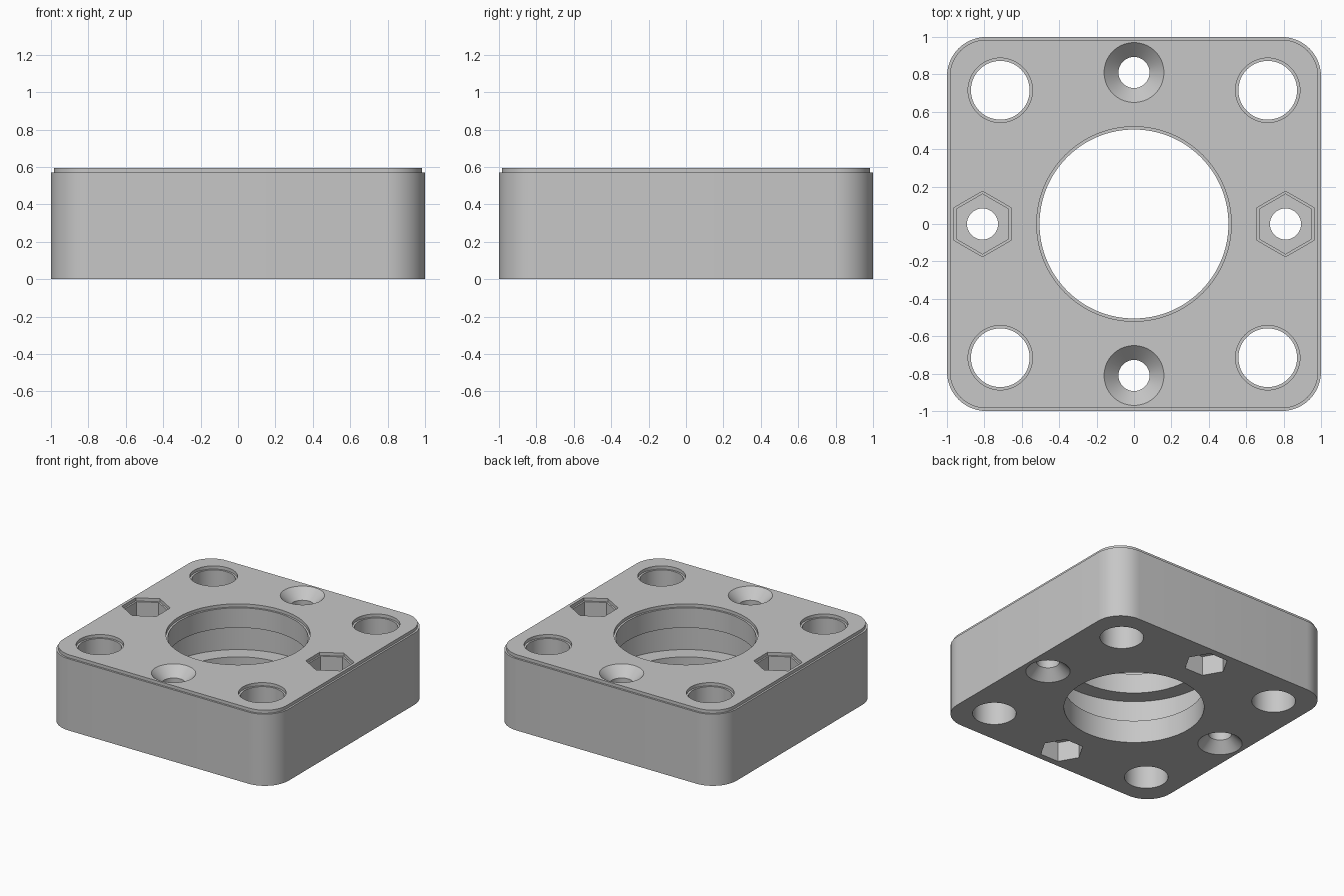
import bpy, bmesh, math
from math import cos, sin, pi

cube = bpy.data.objects.get("Cube")
if cube:
    bpy.data.objects.remove(cube, do_unlink=True)

grey = bpy.data.materials.new("plain_grey")
grey.use_nodes = True
COLOUR = (0.57, 0.57, 0.57, 1)
grey.diffuse_color = COLOUR
grey.node_tree.nodes["Principled BSDF"].inputs["Base Color"].default_value = COLOUR

HEIGHT, STEP, INSET = 0.595, 0.57, 0.015


def loft(name, rings):
    """Closed solid through rings of points with equal counts, bottom to top."""
    bm = bmesh.new()
    loops = [[bm.verts.new(p) for p in ring] for ring in rings]
    n = len(loops[0])
    for low, high in zip(loops, loops[1:]):
        for i in range(n):
            j = (i + 1) % n
            bm.faces.new((low[i], low[j], high[j], high[i]))
    bm.faces.new(loops[0][::-1])
    bm.faces.new(loops[-1])
    bmesh.ops.recalc_face_normals(bm, faces=bm.faces)
    mesh = bpy.data.meshes.new(name)
    bm.to_mesh(mesh)
    bm.free()
    mesh.materials.append(grey)
    obj = bpy.data.objects.new(name, mesh)
    bpy.context.collection.objects.link(obj)
    return obj


def rounded_square(inset, z, radius=0.21, steps=12):
    core = 1 - radius
    r = radius - inset
    points = []
    for q, (sx, sy) in enumerate([(1, 1), (-1, 1), (-1, -1), (1, -1)]):
        for k in range(steps + 1):
            a = (q + k / steps) * pi / 2
            points.append((sx * core + r * cos(a), sy * core + r * sin(a), z))
    return points


def turned(name, x, y, profile, sides=64, start=0):
    rings = [[(x + r * cos(start + 2 * pi * i / sides),
               y + r * sin(start + 2 * pi * i / sides), z) for i in range(sides)]
             for r, z in profile]
    obj = loft(name, rings)
    obj.hide_render = True
    return obj


# Block with a stepped top rim
block = loft("bearing_block", [
    rounded_square(0, 0), rounded_square(0, STEP),
    rounded_square(INSET, STEP), rounded_square(INSET, HEIGHT)])

# Central bore with an inner groove
BORE, GROOVE = 0.505, 0.63
cutters = [turned("bore", 0, 0, [
    (BORE, -0.1), (BORE, 0.18), (GROOVE, 0.18), (GROOVE, 0.412), (BORE, 0.412),
    (BORE, STEP), (BORE + INSET, STEP), (BORE + INSET, 0.7)], 128)]

# Four corner holes
for x in (-0.715, 0.715):
    for y in (-0.715, 0.715):
        cutters.append(turned("corner_hole", x, y, [
            (0.157, -0.1), (0.157, STEP), (0.157 + INSET, STEP), (0.157 + INSET, 0.7)]))

# Screw holes: nut pockets and countersinks on alternate faces
SCREW, POCKET, REACH = 0.083, 0.16, 0.81
for s in (-REACH, REACH):
    cutters += [
        turned("screw_hole_side", s, 0,
               [(0.26, -0.1), (SCREW, 0.077), (SCREW, 0.5)]),
        turned("nut_pocket_top", s, 0,
               [(POCKET, 0.42), (POCKET, STEP), (POCKET + INSET, STEP),
                (POCKET + INSET, 0.7)], 6, pi / 2),
        turned("screw_hole_end", 0, s,
               [(SCREW, 0.1), (SCREW, HEIGHT - 0.077), (0.26, HEIGHT + 0.1)]),
        turned("nut_pocket_bottom", 0, s,
               [(POCKET, -0.1), (POCKET, 0.155)], 6)]

# Cut the holes
bpy.ops.object.select_all(action="DESELECT")
bpy.context.view_layer.objects.active = block
block.select_set(True)
for cutter in cutters:
    mod = block.modifiers.new("cut", "BOOLEAN")
    mod.operation = "DIFFERENCE"
    mod.solver = "EXACT"
    mod.object = cutter
    bpy.ops.object.modifier_apply(modifier=mod.name)
    bpy.data.objects.remove(cutter, do_unlink=True)

bpy.ops.object.shade_smooth_by_angle(angle=math.radians(30))
